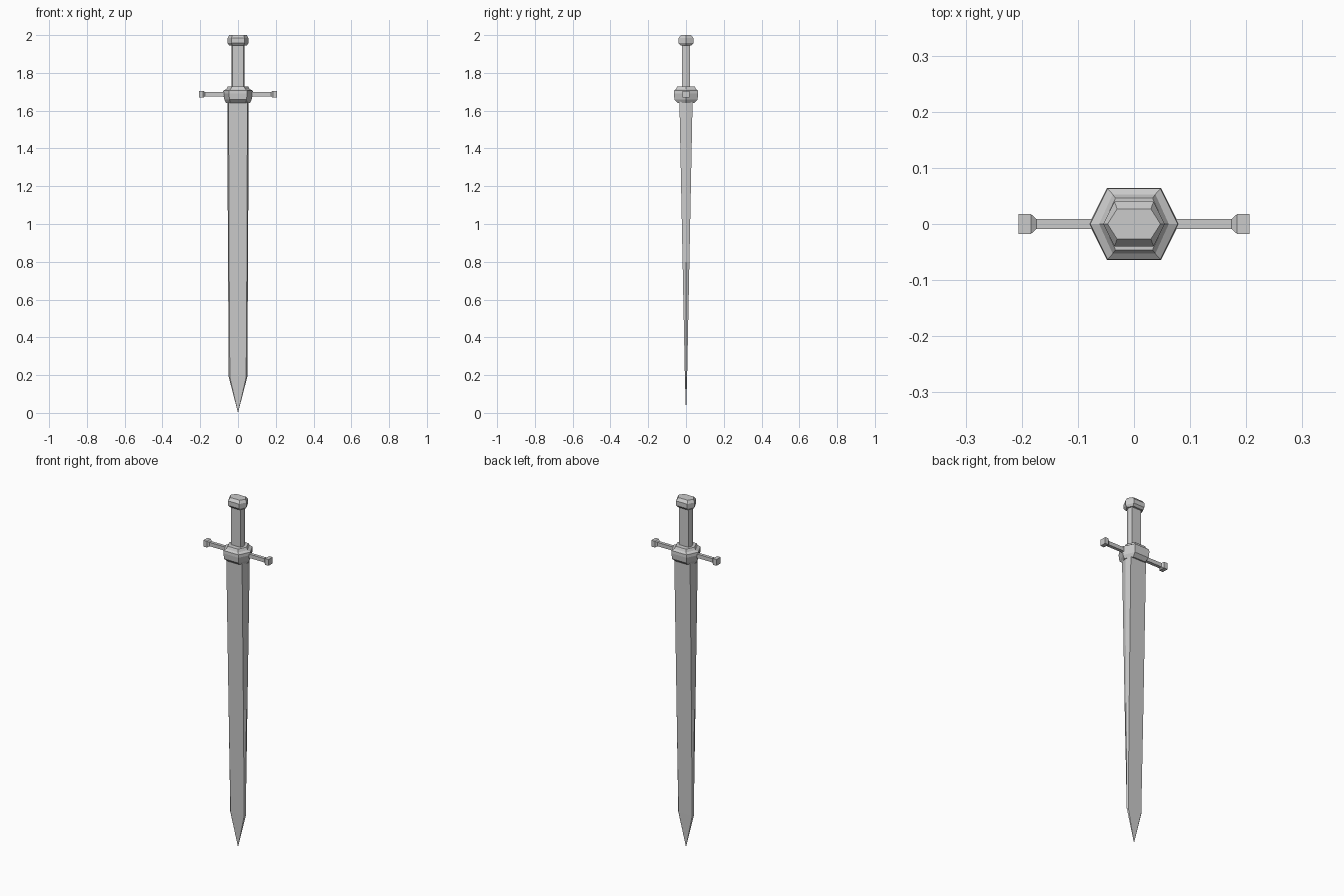
import bpy, bmesh

if "Cube" in bpy.data.objects:
    bpy.data.objects.remove(bpy.data.objects["Cube"])


def hexagon(z, x, cx, y):
    """Six-sided ring: points at +-x, flat sides at +-y ending at +-cx."""
    return [(x, 0, z), (cx, y, z), (-cx, y, z), (-x, 0, z), (-cx, -y, z), (cx, -y, z)]


def rectangle(x, y, z, zc):
    """Four-sided ring across the x axis."""
    return [(x, -y, zc - z), (x, y, zc - z), (x, y, zc + z), (x, -y, zc + z)]


def loft(name, rings, tip=None):
    bm = bmesh.new()
    loops = [[bm.verts.new(p) for p in r] for r in rings]
    n = len(loops[0])
    for a, b in zip(loops, loops[1:]):
        for i in range(n):
            j = (i + 1) % n
            bm.faces.new((a[i], a[j], b[j], b[i]))
    if tip:
        t = bm.verts.new(tip)
        for i in range(n):
            bm.faces.new((t, loops[0][(i + 1) % n], loops[0][i]))
    else:
        bm.faces.new(loops[0])
    bm.faces.new(loops[-1])
    bmesh.ops.recalc_face_normals(bm, faces=bm.faces)
    mesh = bpy.data.meshes.new(name)
    bm.to_mesh(mesh)
    bm.free()
    obj = bpy.data.objects.new(name, mesh)
    bpy.context.collection.objects.link(obj)
    return obj


# Blade, thinning evenly down to the point
loft("blade", [hexagon(0.19, 0.049, 0.043, 0.006),
               hexagon(0.80, 0.053, 0.047, 0.018),
               hexagon(1.66, 0.057, 0.050, 0.035)], tip=(0, 0, 0))

# Faceted guard block
loft("guard_block", [hexagon(1.640, 0.064, 0.040, 0.042),
                     hexagon(1.658, 0.072, 0.045, 0.061),
                     hexagon(1.690, 0.080, 0.048, 0.064),
                     hexagon(1.706, 0.078, 0.047, 0.063),
                     hexagon(1.714, 0.062, 0.038, 0.053),
                     hexagon(1.728, 0.054, 0.033, 0.046)])

# Cross bar with flared square ends
half = [(0.0, 0.009, 0.011), (0.174, 0.009, 0.011), (0.184, 0.018, 0.018), (0.206, 0.018, 0.018)]
profile = [(-x, y, z) for x, y, z in reversed(half[1:])] + half[1:]
loft("cross_bar", [rectangle(x, y, z, 1.687) for x, y, z in profile])

# Grip
loft("grip", [hexagon(z, 0.035, 0.029, 0.020) for z in (1.72, 1.96)])

# Pommel with bevelled top and bottom
loft("pommel", [hexagon(1.946, 0.047, 0.030, 0.030),
                hexagon(1.958, 0.055, 0.035, 0.040),
                hexagon(1.984, 0.055, 0.035, 0.040),
                hexagon(2.000, 0.047, 0.030, 0.027)])
